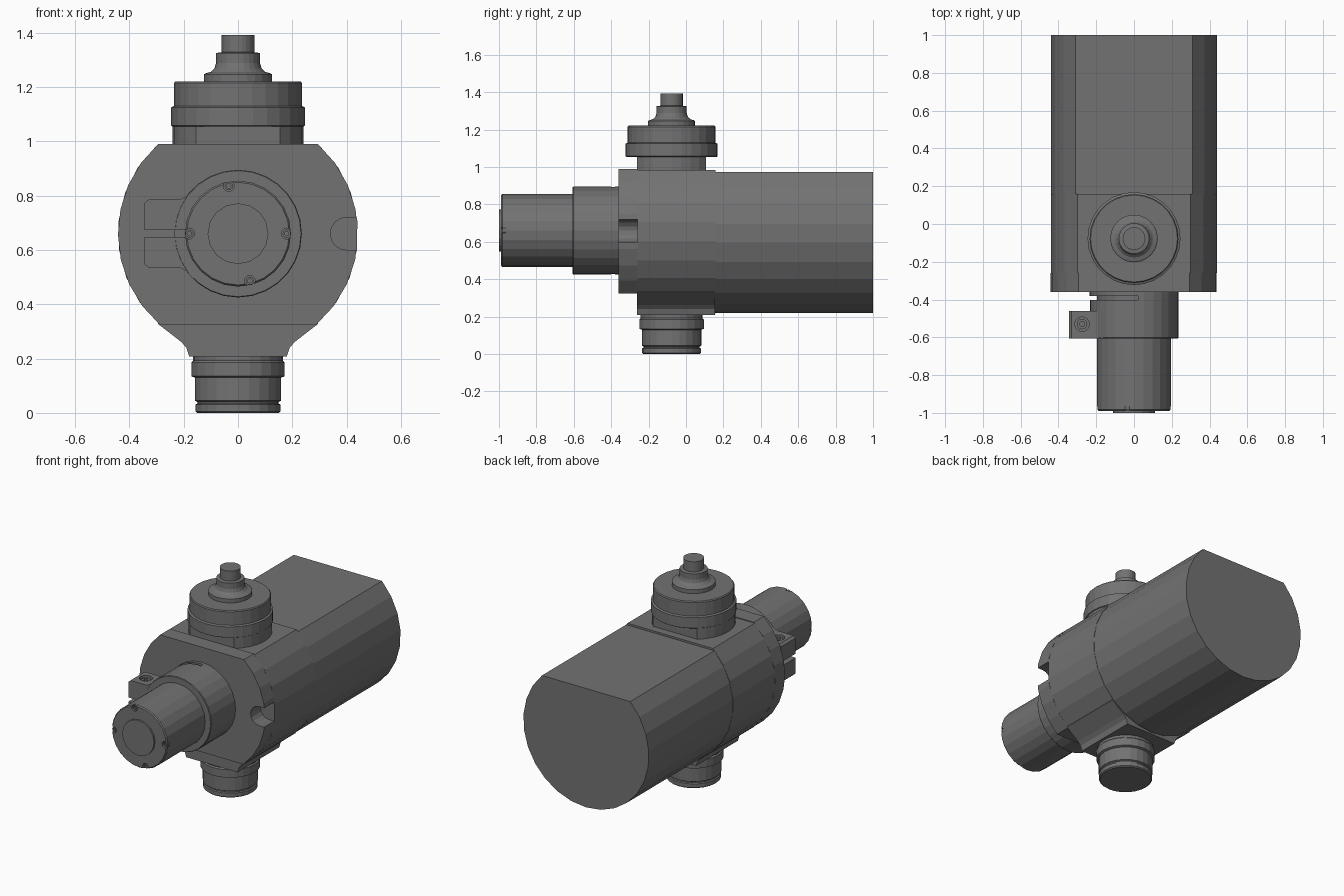
import bpy, bmesh, math

if "Cube" in bpy.data.objects:
    bpy.data.objects.remove(bpy.data.objects["Cube"])

grey = bpy.data.materials.new("dark_grey")
grey.diffuse_color = (0.17, 0.17, 0.17, 1)
grey.use_nodes = True
grey.node_tree.nodes["Principled BSDF"].inputs["Base Color"].default_value = grey.diffuse_color

AXIS_Z = 0.66    # height of the motor and shaft axis
CONN_Y = -0.077  # y of the vertical connector axis


def finish(name, bm):
    bmesh.ops.recalc_face_normals(bm, faces=bm.faces)
    mesh = bpy.data.meshes.new(name)
    bm.to_mesh(mesh)
    bm.free()
    mesh.materials.append(grey)
    obj = bpy.data.objects.new(name, mesh)
    bpy.context.collection.objects.link(obj)
    return obj


def place(axis, u, v, h):
    return (u, h, v) if axis == 'y' else (u, v, h)


def loft(name, rings, closed=True):
    """Skin a list of equal-length point rings and cap both ends."""
    bm = bmesh.new()
    rows = [[bm.verts.new(p) for p in ring] for ring in rings]
    n = len(rows[0])
    for a, b in zip(rows, rows[1:]):
        for i in range(n):
            j = (i + 1) % n
            bm.faces.new((a[i], a[j], b[j], b[i]))
    bm.faces.new(rows[0])
    bm.faces.new(rows[-1])
    return finish(name, bm)


def prism(name, pts, h0, h1, axis='y'):
    return loft(name, [[place(axis, u, v, h) for u, v in pts] for h in (h0, h1)])


def lathe(name, profile, u0, v0, axis='z', n=24):
    """Turn (radius, height) points about an axis through (u0, v0)."""
    angles = [math.tau * i / n for i in range(n)]
    return loft(name, [[place(axis, u0 + r * math.cos(a), v0 + r * math.sin(a), h)
                        for a in angles] for r, h in profile])


def box(name, x0, x1, y0, y1, z0, z1):
    return prism(name, [(x0, z0), (x1, z0), (x1, z1), (x0, z1)], y0, y1)


def flat_circle(r, lo, hi, centre, n):
    """Circle with its bottom and top sliced flat at offsets lo and hi."""
    a0, a1 = math.asin(lo / r), math.asin(hi / r)
    right = [(r * math.cos(a0 + (a1 - a0) * i / n), r * math.sin(a0 + (a1 - a0) * i / n))
             for i in range(n + 1)]
    left = [(-x, y) for x, y in reversed(right) if x > 1e-6]
    return [(x, y + centre) for x, y in right + left]


def cut(obj, *cutters):
    for c in cutters:
        c.hide_render = True
        mod = obj.modifiers.new("cut", 'BOOLEAN')
        mod.operation = 'DIFFERENCE'
        mod.solver = 'EXACT'
        mod.object = c
        bpy.context.view_layer.objects.active = obj
        bpy.ops.object.modifier_apply(modifier=mod.name)


def discard(*objs):
    for o in objs:
        bpy.data.objects.remove(o, do_unlink=True)


# Motor housing and gear block, both round with flats
prism("motor_housing", flat_circle(0.44, -0.44, 0.313, AXIS_Z, 10), 0.158, 1.0)
prism("gear_block_rear", flat_circle(0.442, -0.442, 0.325, AXIS_Z, 10), -0.26, 0.158)
front = prism("gear_block_front", flat_circle(0.442, -0.335, 0.33, AXIS_Z, 8), -0.36, -0.26)

# Rounded notch on the right of the block
notch = flat_circle(0.06, -0.06, 0.06, 0, 8)
arc = [(0.40 + x, AXIS_Z + z) for x, z in notch if x <= 1e-4]
arc.sort(key=lambda p: p[1])
notch = prism("notch_cutter", arc + [(0.5, AXIS_Z + 0.06), (0.5, AXIS_Z - 0.06)], -0.40, -0.26)
cut(front, notch)
discard(notch)

# Flared saddle leading to the lower connector
half = [(0.18, 0.208), (0.19, 0.24), (0.21, 0.262), (0.295, 0.328), (0.295, 0.40)]
prism("lower_saddle", half + [(-x, z) for x, z in reversed(half)], -0.262, 0.155)

# Lower plug
lathe("lower_plug", [(0.15, 0), (0.157, 0.006), (0.157, 0.03), (0.15, 0.034), (0.15, 0.04),
                     (0.159, 0.045), (0.159, 0.13), (0.172, 0.135), (0.172, 0.185),
                     (0.165, 0.192), (0.165, 0.22)], 0, CONN_Y)

# Upper connector: flatted collar, ring, cap and cable stem
prism("upper_collar", flat_circle(0.241, -0.185, 0.185, CONN_Y, 8), 0.96, 1.056, 'z')
lathe("upper_cap", [(0.24, 1.054), (0.246, 1.058), (0.246, 1.125), (0.235, 1.13),
                    (0.235, 1.215), (0.23, 1.221)], 0, CONN_Y, n=28)
lathe("cable_stem", [(0.126, 1.21), (0.126, 1.246), (0.12, 1.25), (0.10, 1.256), (0.087, 1.268),
                     (0.081, 1.288), (0.081, 1.325), (0.06, 1.328), (0.06, 1.392)], 0, CONN_Y)

# Front shaft sleeve with a raised disc on its end
sleeve = lathe("shaft_sleeve", [(0.195, -0.34), (0.195, -0.982), (0.189, -0.989)], 0, AXIS_Z, 'y')
lathe("shaft_end_disc", [(0.112, -0.98), (0.112, -1.0)], 0, AXIS_Z, 'y', 16)

# Four socket screws sunk into the rim of the sleeve
for deg in (0, 101, 180, 284):
    sx = 0.179 * math.cos(math.radians(deg))
    sz = AXIS_Z + 0.179 * math.sin(math.radians(deg))
    pocket = lathe("pocket_cutter", [(0.02, -0.965), (0.02, -1.02)], sx, sz, 'y', 12)
    cut(sleeve, pocket)
    discard(pocket)
    lathe("end_screw", [(0.015, -0.96), (0.015, -0.982), (0.008, -0.982), (0.008, -0.972)],
          sx, sz, 'y', 12)

# Split clamp ring with a tapered ear on the left
clamp = lathe("clamp_ring", [(0.235, -0.35), (0.235, -0.602), (0.232, -0.606)], 0, AXIS_Z, 'y', 28)
top = [(-0.10, 0.12), (-0.165, 0.167), (-0.19, 0.138), (-0.215, 0.125), (-0.33, 0.125), (-0.345, 0.112)]
ear = prism("clamp_ear", [(x, AXIS_Z + z) for x, z in top]
            + [(x, AXIS_Z - z) for x, z in reversed(top)], -0.605, -0.46)
slot = box("slot_cutter", -0.40, -0.19, -0.65, -0.40, AXIS_Z - 0.013, AXIS_Z + 0.013)
slit = box("slit_cutter", -0.40, 0.02, -0.402, -0.380, 0.3, 1.0)
bore = lathe("bore_cutter", [(0.038, 0.745), (0.038, 0.85)], -0.275, -0.53, n=16)
cut(clamp, slot, slit)
cut(ear, slot, bore)
discard(slot, slit, bore)

# Clamp bolt
lathe("clamp_bolt", [(0.028, 0.74), (0.028, 0.775), (0.014, 0.775), (0.014, 0.755)],
      -0.275, -0.53, n=12)
